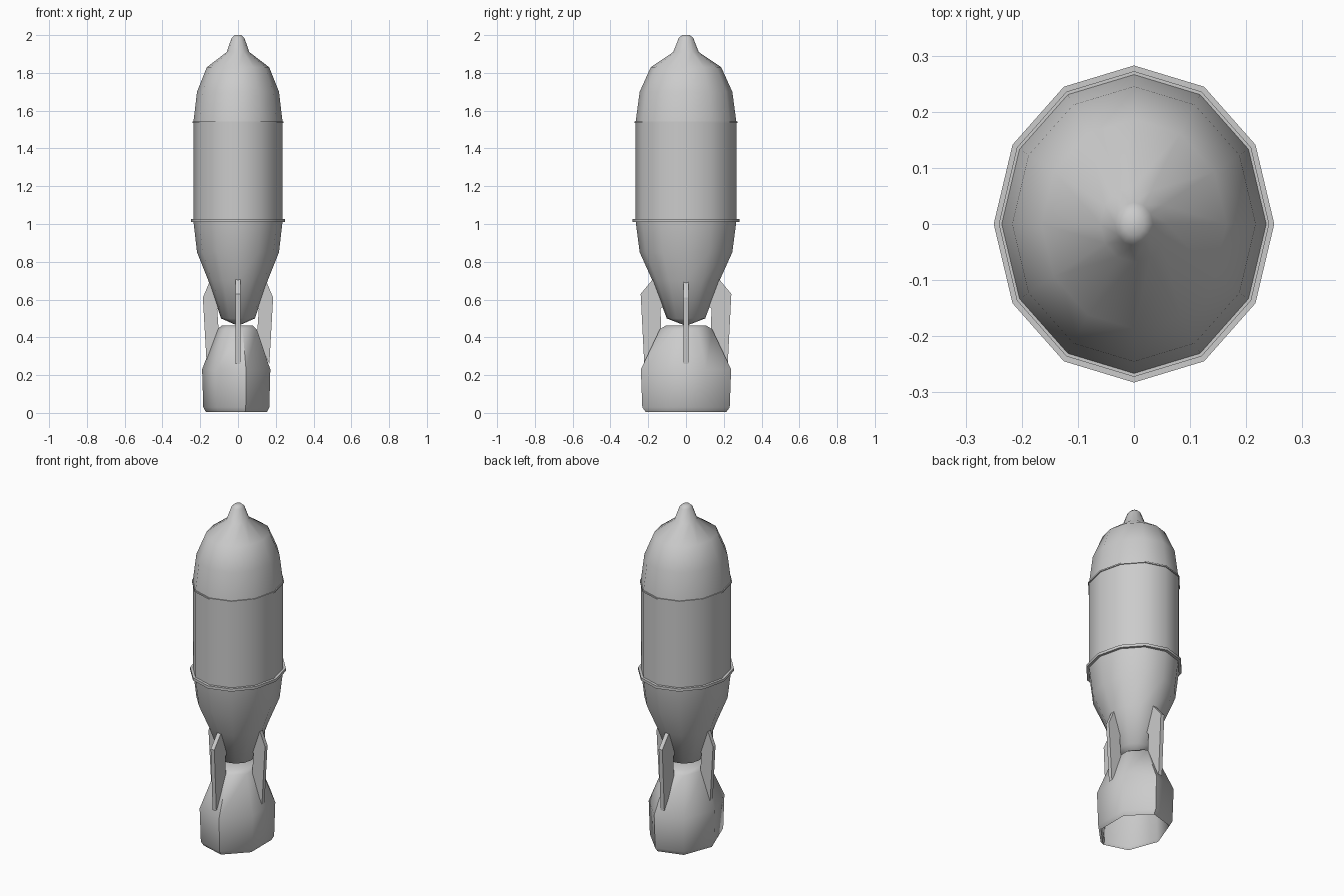
import bpy, math

if "Cube" in bpy.data.objects:
    bpy.data.objects.remove(bpy.data.objects["Cube"])

ASPECT = 1.13  # the body is slightly deeper (y) than wide (x)


def make_object(name, verts, faces, smooth_angle=None):
    mesh = bpy.data.meshes.new(name)
    mesh.from_pydata(verts, [], faces)
    mesh.update()
    obj = bpy.data.objects.new(name, mesh)
    bpy.context.collection.objects.link(obj)
    if smooth_angle:
        bpy.ops.object.select_all(action='DESELECT')
        obj.select_set(True)
        bpy.context.view_layer.objects.active = obj
        bpy.ops.object.shade_smooth_by_angle(angle=math.radians(smooth_angle))
    return obj


def lathe(name, profile, sides, aspect, start=0.0, closed=False):
    """Revolve (radius, z) points, listed bottom to top, around z."""
    verts, faces = [], []
    for r, z in profile:
        for i in range(sides):
            a = start + 2 * math.pi * i / sides
            verts.append((r * math.cos(a), r * aspect * math.sin(a), z))
    rows = len(profile)
    for j in range(rows if closed else rows - 1):
        k = (j + 1) % rows
        for i in range(sides):
            n = (i + 1) % sides
            faces.append((j * sides + i, j * sides + n, k * sides + n, k * sides + i))
    if not closed:
        faces.append(tuple(reversed(range(sides))))
        faces.append(tuple(range((rows - 1) * sides, rows * sides)))
    return make_object(name, verts, faces, 50)


def fin(name, outline, turn, half=0.012):
    """Flat plate from a (radius, z) outline, turned around z."""
    c, s = round(math.cos(turn)), round(math.sin(turn))
    n = len(outline)
    verts = [(r * c - t * s, r * s + t * c, z) for t in (-half, half) for r, z in outline]
    faces = [tuple(range(n)), tuple(reversed(range(n, 2 * n)))]
    faces += [(i, i + n, (i + 1) % n + n, (i + 1) % n) for i in range(n)]
    return make_object(name, verts, faces)


# Main shell: tail cone, straight middle and rounded nose with fuse tip
lathe("tail_cone", [(0.01, 0.465), (0.09, 0.50), (0.157, 0.70), (0.217, 0.85), (0.236, 1.015)], 12, ASPECT)
lathe("middle_body", [(0.236, 1.015), (0.236, 1.54)], 12, ASPECT)
lathe("nose", [(0.236, 1.54), (0.217, 1.70), (0.165, 1.83), (0.06, 1.91),
               (0.034, 1.985), (0.018, 2.0)], 12, ASPECT)

# Bands around the shell
for name, r, z0, z1 in (("lower_band", 0.25, 1.01, 1.026), ("upper_band", 0.241, 1.535, 1.543)):
    lathe(name, [(0.225, z0), (r, z0), (r, z1), (0.225, z1)], 12, ASPECT, closed=True)

# Seven-sided tail shroud, hollow from below
lathe("tail_shroud", [(0.08, 0.42), (0.16, 0.22), (0.162, 0.02), (0.17, 0.005), (0.184, 0.03),
                      (0.19, 0.23), (0.11, 0.443), (0.086, 0.462)], 7, 1.29, start=math.pi)

# Four fins joining the cone to the shroud
side_outline = [(0.14, 0.72), (0.186, 0.61), (0.166, 0.26), (0.10, 0.40), (0.11, 0.55), (0.09, 0.58)]
depth_outline = [(0.165, 0.72), (0.24, 0.63), (0.221, 0.26), (0.13, 0.40), (0.135, 0.55), (0.11, 0.58)]
for i, side in enumerate(("right", "back", "left", "front")):
    fin(side + "_fin", depth_outline if i % 2 else side_outline, i * math.pi / 2)
